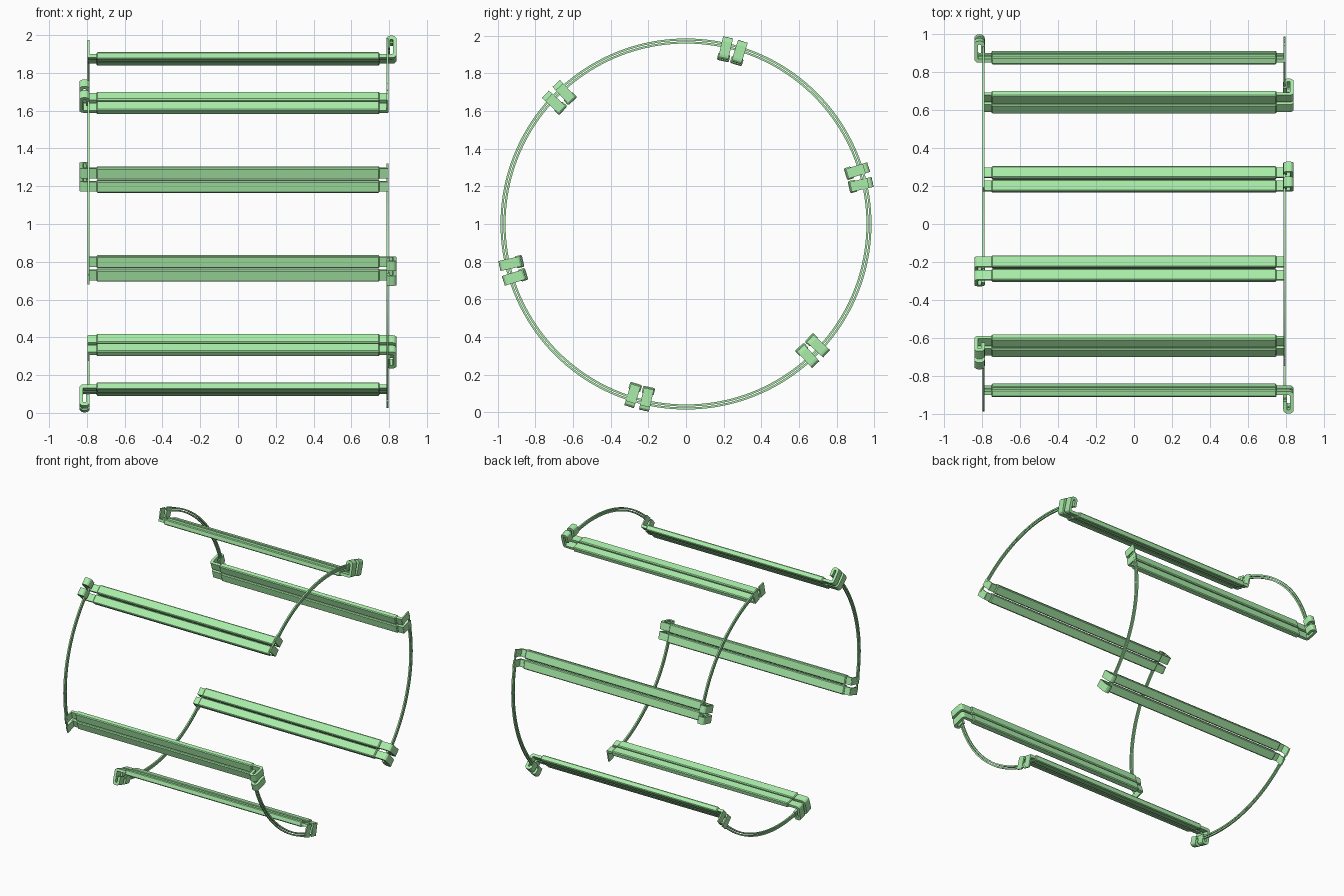
import bpy, bmesh, math
from mathutils import Vector, Matrix

if "Cube" in bpy.data.objects:
    bpy.data.objects.remove(bpy.data.objects["Cube"])

green = bpy.data.materials.new("green")
green.diffuse_color = (0.40, 0.85, 0.40, 1)
green.use_nodes = True
green.node_tree.nodes["Principled BSDF"].inputs["Base Color"].default_value = green.diffuse_color


def finish(name, bm, matrix=None):
    if matrix:
        bm.transform(matrix)
    bmesh.ops.recalc_face_normals(bm, faces=bm.faces)
    me = bpy.data.meshes.new(name)
    bm.to_mesh(me)
    bm.free()
    me.materials.append(green)
    ob = bpy.data.objects.new(name, me)
    bpy.context.collection.objects.link(ob)
    return ob


def frame(angle, side):
    # local x = machine axis (flipped by side), y = tangent, z = radial
    radial = Vector((0, math.cos(angle), math.sin(angle)))
    tangent = Vector((0, -math.sin(angle), math.cos(angle)))
    m = Matrix((Vector((side, 0, 0)), tangent, radial)).transposed().to_4x4()
    return Matrix.Translation((0, 0, 1)) @ m


def box(name, x0, x1, width, r0, r1, matrix, bevel=0):
    bm = bmesh.new()
    bmesh.ops.create_cube(bm, size=1)
    bm.transform(Matrix.Translation(((x0 + x1) / 2, 0, (r0 + r1) / 2))
                 @ Matrix.Diagonal((x1 - x0, width, r1 - r0, 1)))
    if bevel:
        bmesh.ops.bevel(bm, geom=bm.edges[:], offset=bevel, segments=1, affect='EDGES')
    return finish(name, bm, matrix)


def rounded(points, rad, steps=3):
    # polyline with its inner corners rounded off
    pts = [Vector(p) for p in points]
    out = [pts[0]]
    for a, b, c in zip(pts, pts[1:], pts[2:]):
        p, q = b + (a - b).normalized() * rad, b + (c - b).normalized() * rad
        for i in range(steps + 1):
            t = i / steps
            out.append(p * (1 - t) ** 2 + b * 2 * t * (1 - t) + q * t * t)
    return out + [pts[-1]]


def strip(name, points, width, thick, matrix):
    # flat strip following a path in the axis / radius plane
    bm = bmesh.new()
    rows = [[bm.verts.new((p.x, s * width / 2, p.y)) for s in (-1, 1)] for p in points]
    for a, b in zip(rows, rows[1:]):
        bm.faces.new((a[0], a[1], b[1], b[0]))
    ob = finish(name, bm, matrix)
    mod = ob.modifiers.new("thickness", 'SOLIDIFY')
    mod.thickness, mod.offset, mod.use_even_offset = thick, 0, True


def wire(name, radius, a0, a1, x, thick):
    # square-section arc around the axis
    bm = bmesh.new()
    h, n, rows = thick / 2, 28, []
    for i in range(n + 1):
        a = a0 + (a1 - a0) * i / n
        rows.append([bm.verts.new((x + dx, (radius + dr) * math.cos(a), 1 + (radius + dr) * math.sin(a)))
                     for dx, dr in ((-h, -h), (h, -h), (h, h), (-h, h))])
    for a, b in zip(rows, rows[1:]):
        for j in range(4):
            bm.faces.new((a[j], a[j - 1], b[j - 1], b[j]))
    bm.faces.new(rows[0])
    bm.faces.new(rows[-1])
    finish(name, bm)


hook = rounded([(-0.795, 0.907), (0.830, 0.907), (0.830, 1.006), (0.795, 1.006), (0.795, 0.950)], 0.014)
half_gap = math.radians(2.3)

for k in range(6):
    centre = math.radians(75 + 60 * k)
    side = 1 if k % 2 == 0 else -1
    for j, off in enumerate((-half_gap, half_gap)):
        m = frame(centre + off, side)
        tag = f"{k + 1}_{j + 1}"
        # slot bar sleeve, conductor with hooked end, upright tab at the other end
        box("bar_sleeve_" + tag, -0.75, 0.75, 0.065, 0.887, 0.927, m, 0.006)
        strip("hooked_conductor_" + tag, hook, 0.054, 0.020, m)
        box("end_tab_" + tag, -0.797, -0.787, 0.054, 0.900, 0.992, m)
        # connecting wires from the hooked end to the next pair
        wire("end_wire_" + tag, (0.964, 0.980)[j], centre + off,
             centre + off + math.radians(60), side * 0.792, 0.011)
